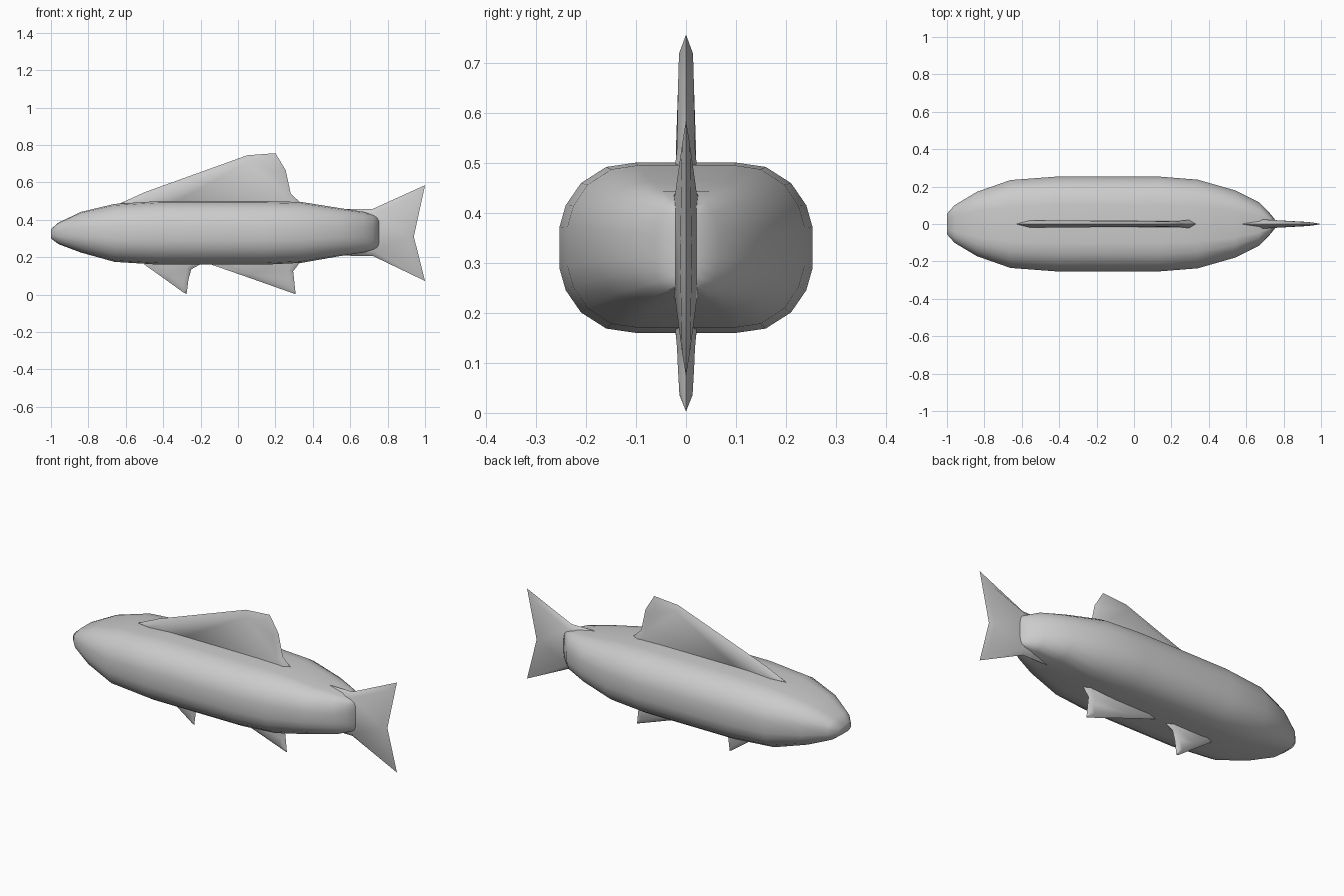
import bpy, bmesh, math


def finish(bm, name, angle):
    bmesh.ops.recalc_face_normals(bm, faces=bm.faces[:])
    mesh = bpy.data.meshes.new(name)
    bm.to_mesh(mesh)
    bm.free()
    ob = bpy.data.objects.new(name, mesh)
    bpy.context.collection.objects.link(ob)
    bpy.ops.object.select_all(action='DESELECT')
    ob.select_set(True)
    bpy.context.view_layer.objects.active = ob
    bpy.ops.object.shade_smooth_by_angle(angle=math.radians(angle))
    return ob


def loft(name, stations):
    # rounded-box cross-section, one quarter mirrored to a full ring
    q = [(1, .24), (.95, .5), (.83, .76), (.63, .95), (.4, 1)]
    half = q + [(-y, z) for y, z in reversed(q)]
    ring = half + [(-y, -z) for y, z in half]
    bm = bmesh.new()
    loops = []
    for x, w, lo, hi in stations:
        mid, h = (lo + hi) / 2, (hi - lo) / 2
        loops.append([bm.verts.new((x, w * y, mid + h * z)) for y, z in ring])
    n = len(ring)
    for a, b in zip(loops, loops[1:]):
        for i in range(n):
            j = (i + 1) % n
            bm.faces.new((a[i], a[j], b[j], b[i]))
    bm.faces.new(loops[0])
    bm.faces.new(loops[-1])
    return finish(bm, name, 50)


def fin(name, rim, inner):
    # thin blade: sharp rim on y = 0, raised inner outline on both sides
    bm = bmesh.new()
    edge = [bm.verts.new((x, 0, z)) for x, z in rim]
    n = len(rim)
    caps = []
    for s in (-1, 1):
        side = [bm.verts.new((x, s * t, z)) for x, z, t in inner]
        for i in range(n):
            j = (i + 1) % n
            bm.faces.new((edge[i], edge[j], side[j], side[i]))
        caps.append(bm.faces.new(side))
    bmesh.ops.recalc_face_normals(bm, faces=bm.faces[:])
    bmesh.ops.triangulate(bm, faces=caps)
    return finish(bm, name, 45)


# Body: x, half width, bottom, top
loft("body", [
    (-1, .055, .30, .35), (-.96, .10, .27, .385), (-.84, .172, .225, .442),
    (-.66, .235, .175, .485), (-.42, .253, .16, .50), (.14, .253, .16, .50),
    (.34, .237, .17, .495), (.54, .18, .205, .463), (.67, .115, .225, .443),
    (.72, .065, .24, .425), (.755, .022, .255, .41)])

# Dorsal fin
fin("dorsal_fin",
    [(-.5, .42), (-.63, .488), (-.5, .547), (.05, .745), (.2, .756),
     (.255, .665), (.282, .54), (.33, .495), (.33, .42)],
    [(-.45, .43, .02), (-.55, .495, .02), (-.46, .53, .02), (.055, .71, .014),
     (.18, .718, .014), (.228, .65, .016), (.255, .53, .018), (.3, .49, .022),
     (.3, .43, .022)])

# Pelvic fin
fin("pelvic_fin",
    [(-.5, .22), (-.5, .16), (-.38, .075), (-.29, .01), (-.275, .003),
     (-.265, .08), (-.25, .135), (-.2, .163), (-.2, .22)],
    [(-.46, .21, .02), (-.46, .16, .02), (-.37, .1, .016), (-.3, .04, .013),
     (-.29, .035, .013), (-.285, .085, .016), (-.275, .14, .018),
     (-.24, .165, .022), (-.24, .21, .022)])

# Anal fin
fin("anal_fin",
    [(-.15, .22), (-.15, .163), (.06, .09), (.285, .01), (.308, .003),
     (.3, .08), (.295, .125), (.33, .17), (.33, .22)],
    [(-.1, .21, .02), (-.1, .165, .02), (.07, .11, .016), (.265, .04, .013),
     (.282, .036, .013), (.277, .085, .016), (.27, .13, .018),
     (.3, .175, .022), (.3, .21, .022)])

# Tail fin
fin("tail_fin",
    [(.5, .44), (.56, .458), (.72, .458), (1, .585), (.94, .31),
     (1, .073), (.72, .207), (.56, .208), (.5, .23)],
    [(.52, .42, .03), (.58, .44, .03), (.73, .435, .022), (.955, .535, .008),
     (.91, .31, .012), (.955, .122, .008), (.73, .23, .022),
     (.58, .23, .03), (.52, .25, .03)])
